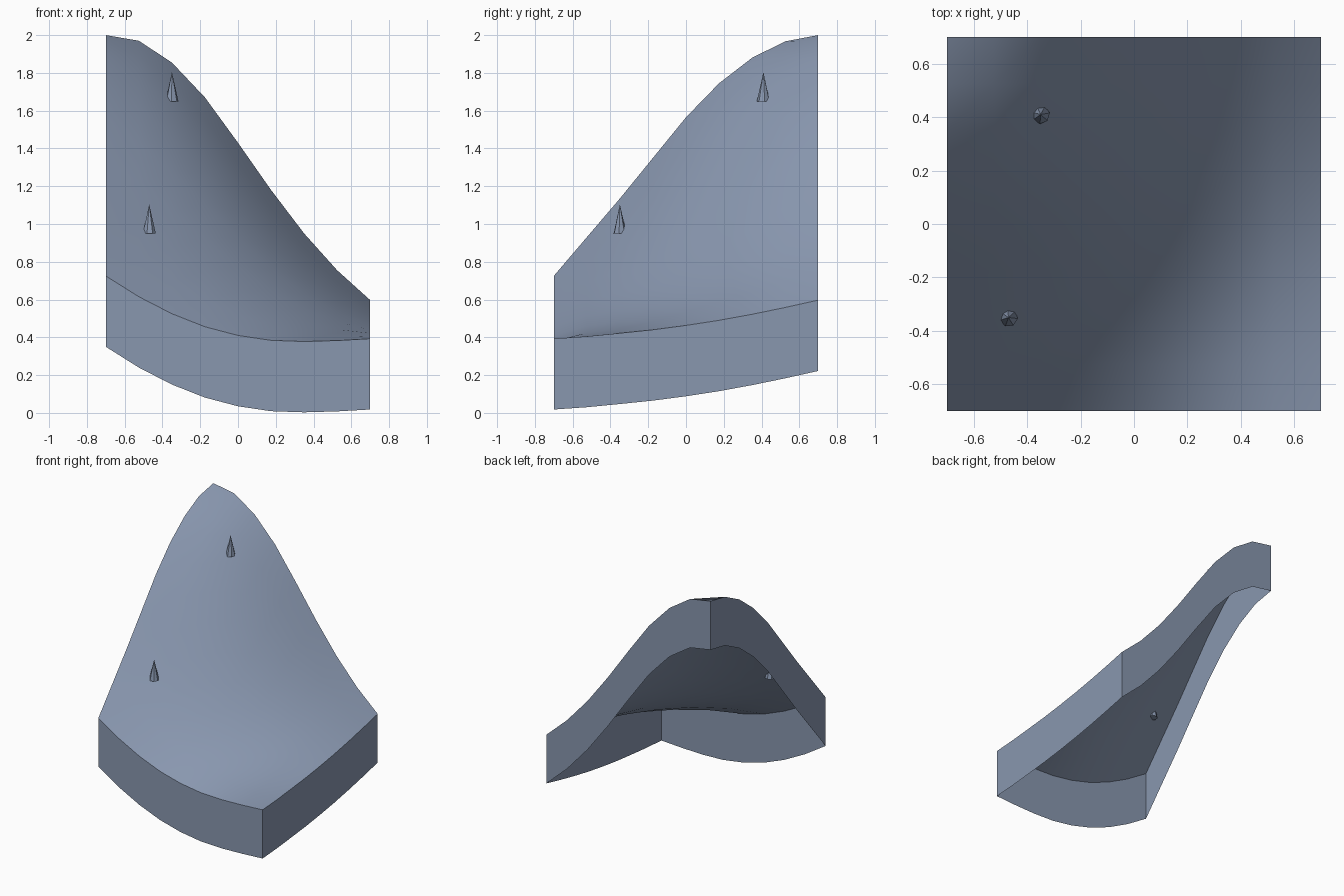
import bpy
import bmesh
from math import pi
from mathutils import Matrix

cube = bpy.data.objects.get("Cube")
if cube:
    bpy.data.objects.remove(cube)

N = 8            # grid cells per side
HALF = 0.7       # half width of the tile
SKIRT = 0.375    # height of the side walls

# Height profiles along the four borders
FRONT = [0.725, 0.615, 0.525, 0.456, 0.41, 0.384, 0.378, 0.383, 0.393]
BACK = [2.0, 1.97, 1.855, 1.67, 1.43, 1.18, 0.95, 0.755, 0.597]
LEFT = [0.725, 0.93, 1.135, 1.35, 1.565, 1.745, 1.88, 1.967, 2.0]
RIGHT = [0.393, 0.405, 0.422, 0.44, 0.463, 0.49, 0.522, 0.558, 0.597]


def material(name, color):
    mat = bpy.data.materials.new(name)
    mat.use_nodes = True
    mat.diffuse_color = color
    mat.node_tree.nodes["Principled BSDF"].inputs["Base Color"].default_value = color
    return mat


slate = material("slate blue", (0.25, 0.31, 0.43, 1))


def make_object(name, bm):
    mesh = bpy.data.meshes.new(name)
    bm.to_mesh(mesh)
    bm.free()
    mesh.materials.append(slate)
    obj = bpy.data.objects.new(name, mesh)
    bpy.context.collection.objects.link(obj)
    return obj


def height(i, j):
    """Blend the border profiles across the tile, sagging a little inside."""
    u, v = i / N, j / N
    across = (1 - v) * FRONT[i] + v * BACK[i]
    along = (1 - u) * LEFT[j] + u * RIGHT[j]
    corners = ((1 - v) * ((1 - u) * FRONT[0] + u * FRONT[N])
               + v * ((1 - u) * BACK[0] + u * BACK[N]))
    sag = 1.28 * u * (1 - u) * v * (1 - v)
    return across + along - corners - sag


# Hillside surface
bm = bmesh.new()
step = 2 * HALF / N
grid = [[bm.verts.new((i * step - HALF, j * step - HALF, height(i, j)))
         for j in range(N + 1)] for i in range(N + 1)]
for i in range(N):
    for j in range(N):
        bm.faces.new((grid[i][j], grid[i + 1][j], grid[i + 1][j + 1], grid[i][j + 1]))

# Side walls hanging from the border, open underneath
border = [e for e in bm.edges if e.is_boundary]
walls = bmesh.ops.extrude_edge_only(bm, edges=border)["geom"]
for v in walls:
    if isinstance(v, bmesh.types.BMVert):
        v.co.z -= SKIRT
bmesh.ops.recalc_face_normals(bm, faces=bm.faces)
if grid[4][4].normal.z < 0 or grid[4][4].link_faces[0].normal.z < 0:
    bmesh.ops.reverse_faces(bm, faces=bm.faces)
hillside = make_object("hillside", bm)
bpy.context.view_layer.objects.active = hillside
hillside.select_set(True)
bpy.ops.object.shade_smooth_by_angle(angle=pi / 6)


# Pointed trees
def tree(name, x, y, z, turn):
    bm = bmesh.new()
    bmesh.ops.create_cone(bm, cap_ends=True, segments=7, radius1=0.035, radius2=0, depth=0.155,
                          matrix=Matrix.Translation((x, y, z + 0.077)) @ Matrix.Rotation(turn, 4, "Z"))
    make_object(name, bm)


tree("upper_tree", -0.35, 0.41, 1.65, 0.4)
tree("lower_tree", -0.47, -0.35, 0.95, 0.1)
